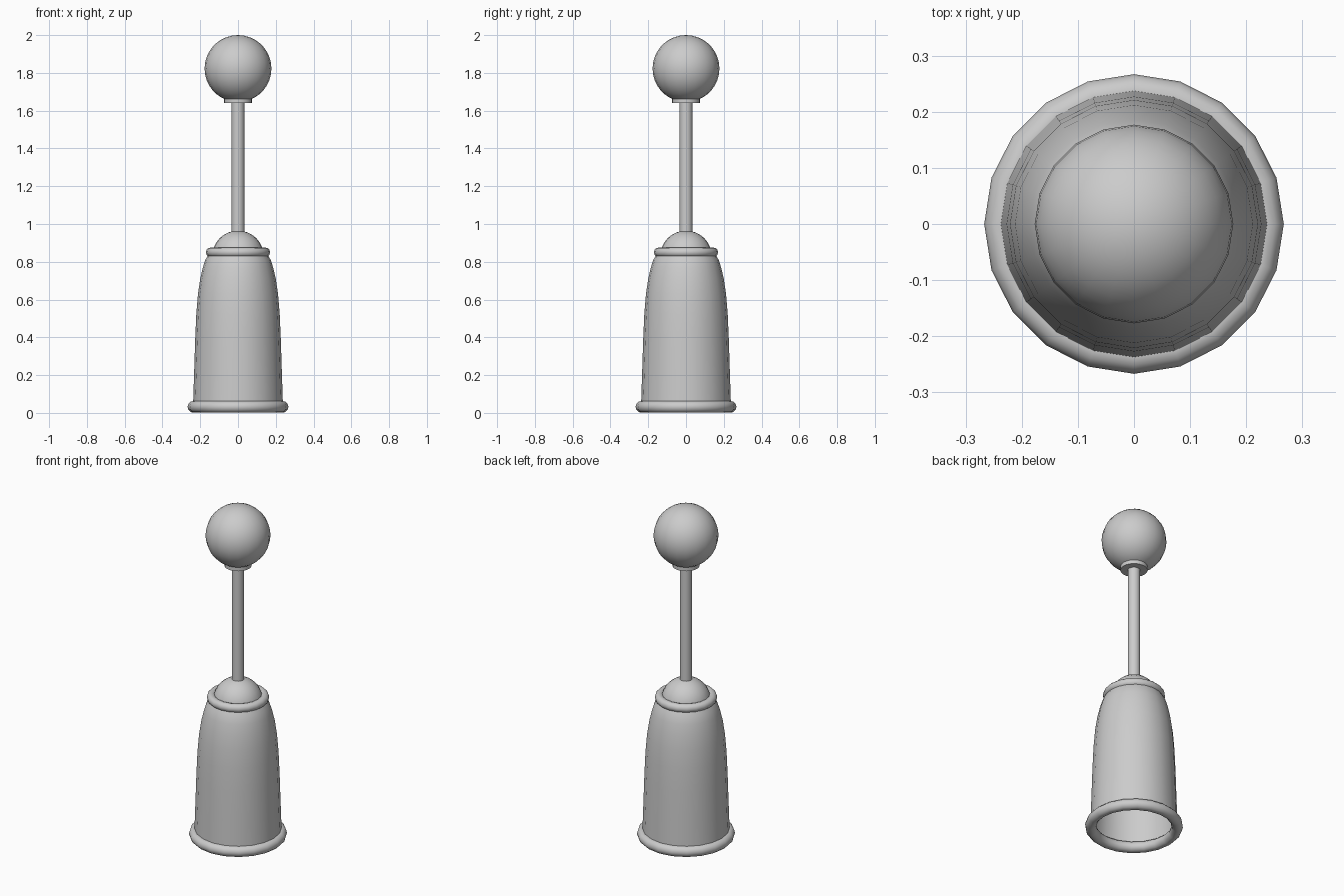
import bpy, math

if "Cube" in bpy.data.objects:
    bpy.data.objects.remove(bpy.data.objects["Cube"])

SIDES = 20


def lathe(name, profile, closed=False):
    """Revolve (radius, height) points around z; radius 0 makes a pole."""
    verts, faces, rings = [], [], []
    for r, z in profile:
        start = len(verts)
        if r < 1e-5:
            verts.append((0, 0, z))
            rings.append([start] * SIDES)
        else:
            for i in range(SIDES):
                a = 2 * math.pi * i / SIDES
                verts.append((r * math.cos(a), r * math.sin(a), z))
            rings.append(list(range(start, start + SIDES)))
    pairs = list(zip(rings, rings[1:]))
    if closed:
        pairs.append((rings[-1], rings[0]))
    for lo, hi in pairs:
        for i in range(SIDES):
            j = (i + 1) % SIDES
            faces.append(list(dict.fromkeys((lo[i], lo[j], hi[j], hi[i]))))
    mesh = bpy.data.meshes.new(name)
    mesh.from_pydata(verts, [], faces)
    obj = bpy.data.objects.new(name, mesh)
    bpy.context.collection.objects.link(obj)
    bpy.ops.object.select_all(action='DESELECT')
    obj.select_set(True)
    bpy.context.view_layer.objects.active = obj
    bpy.ops.object.shade_smooth_by_angle(angle=math.radians(40))
    return obj


def arc(cr, cz, radius, start, end, steps):
    """Points on a circular arc, angles in degrees."""
    pts = []
    for i in range(steps + 1):
        a = math.radians(start + (end - start) * i / steps)
        pts.append((max(0, cr + radius * math.cos(a)), cz + radius * math.sin(a)))
    return pts


# Hollow bell body, open at the bottom
lathe("bell_body", [(0.238, 0.035), (0.236, 0.10), (0.232, 0.22), (0.227, 0.38),
                    (0.221, 0.52), (0.212, 0.63), (0.200, 0.71), (0.186, 0.77),
                    (0.173, 0.81), (0.155, 0.84)])

# Rounded rings at the mouth and the shoulder
lathe("mouth_ring", arc(0.236, 0.032, 0.031, 0, 330, 11), closed=True)
lathe("shoulder_ring", arc(0.145, 0.85, 0.025, 0, 330, 11), closed=True)

# Dome on top of the bell
lathe("dome", arc(0, 0.828, 0.137, 0, 90, 8))

# Handle rod
lathe("handle_rod", [(0, 0.94), (0.034, 0.94), (0.034, 1.66), (0, 1.66)])

# Collar under the knob
lathe("knob_collar", [(0, 1.64), (0.074, 1.64), (0.074, 1.668), (0, 1.668)])

# Ball knob
lathe("ball_knob", arc(0, 1.823, 0.177, -90, 90, 18))
